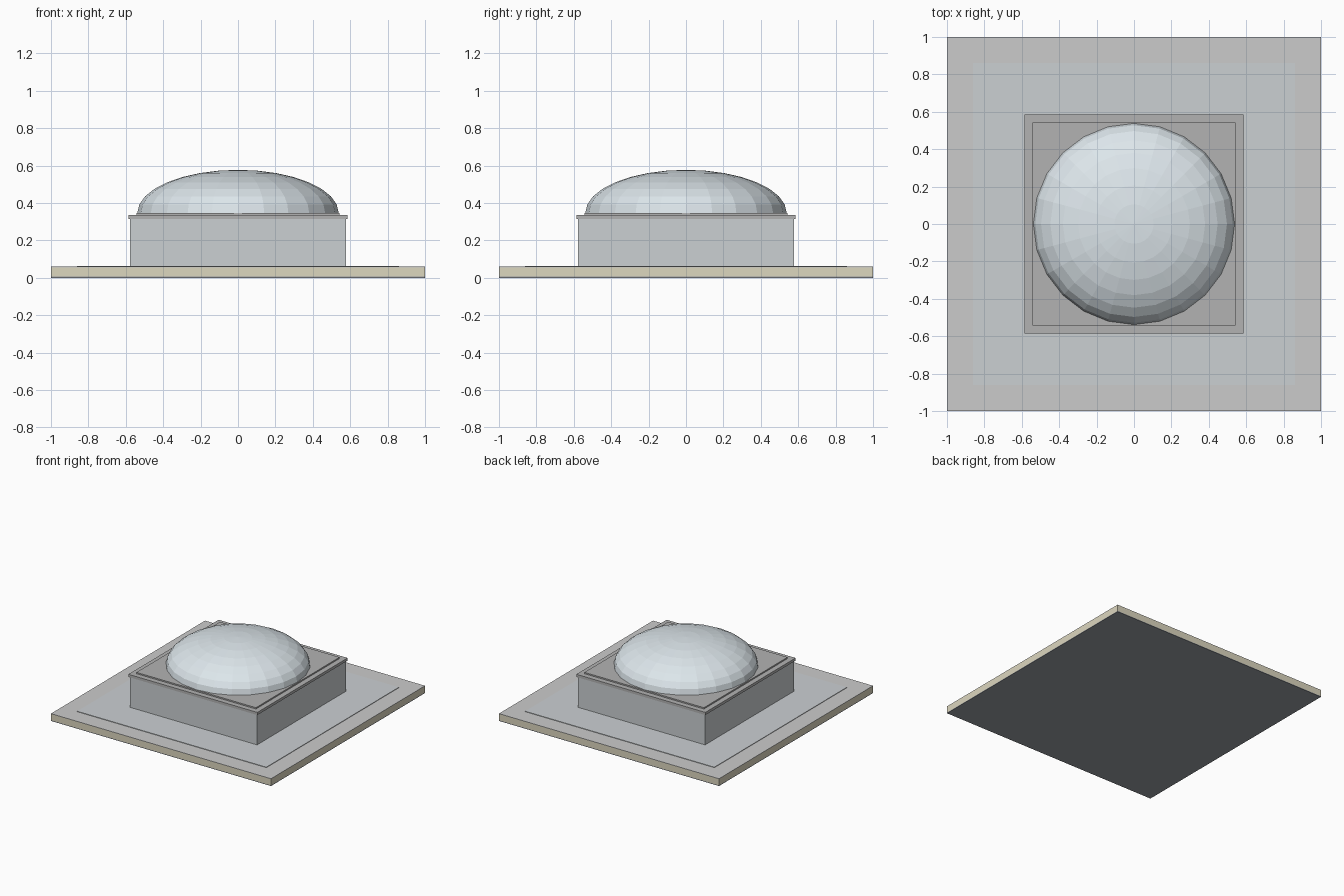
import bpy, bmesh, math

if "Cube" in bpy.data.objects:
    bpy.data.objects.remove(bpy.data.objects["Cube"])


def material(name, rgb):
    m = bpy.data.materials.new(name)
    m.diffuse_color = (*rgb, 1)
    m.use_nodes = True
    m.node_tree.nodes["Principled BSDF"].inputs["Base Color"].default_value = m.diffuse_color
    return m


def add_object(name, bm, mat=None):
    bmesh.ops.recalc_face_normals(bm, faces=bm.faces)
    me = bpy.data.meshes.new(name)
    bm.to_mesh(me)
    bm.free()
    ob = bpy.data.objects.new(name, me)
    bpy.context.collection.objects.link(ob)
    if mat:
        me.materials.append(mat)
    return ob


def slab(name, half, z0, z1, mat=None):
    """Square block centred on the z axis."""
    bm = bmesh.new()
    bmesh.ops.create_cube(bm, size=1)
    for v in bm.verts:
        v.co.x *= 2 * half
        v.co.y *= 2 * half
        v.co.z = z1 if v.co.z > 0 else z0
    return add_object(name, bm, mat)


insulation = material("insulation", (0.72, 0.68, 0.52))
membrane = material("membrane", (0.60, 0.60, 0.58))
liner = material("liner", (0.33, 0.35, 0.38))
sheet = material("sheet_metal", (0.60, 0.63, 0.65))
frame = material("frame_metal", (0.45, 0.45, 0.45))
glazing = material("glazing", (0.72, 0.79, 0.83))

# Layered roof panel
slab("roof_liner", 1.0, 0.0, 0.006, liner)
slab("roof_insulation", 1.0, 0.006, 0.056, insulation)
slab("roof_membrane", 1.0, 0.056, 0.06, membrane)

# Flashing, upstand and capping frame
slab("flashing", 0.86, 0.06, 0.064, sheet)
slab("curb", 0.578, 0.064, 0.314, sheet)
slab("cap_frame", 0.586, 0.314, 0.336, frame)
slab("dome_seat", 0.543, 0.336, 0.347, frame)

# Faceted dome: upper half of a flattened sphere
bm = bmesh.new()
bmesh.ops.create_uvsphere(bm, u_segments=24, v_segments=16, radius=1)
bmesh.ops.delete(bm, geom=[v for v in bm.verts if v.co.z < -0.01], context='VERTS')
for v in bm.verts:
    v.co = (v.co.x * 0.538, v.co.y * 0.538, 0.347 + v.co.z * 0.23)
add_object("dome", bm, glazing)
